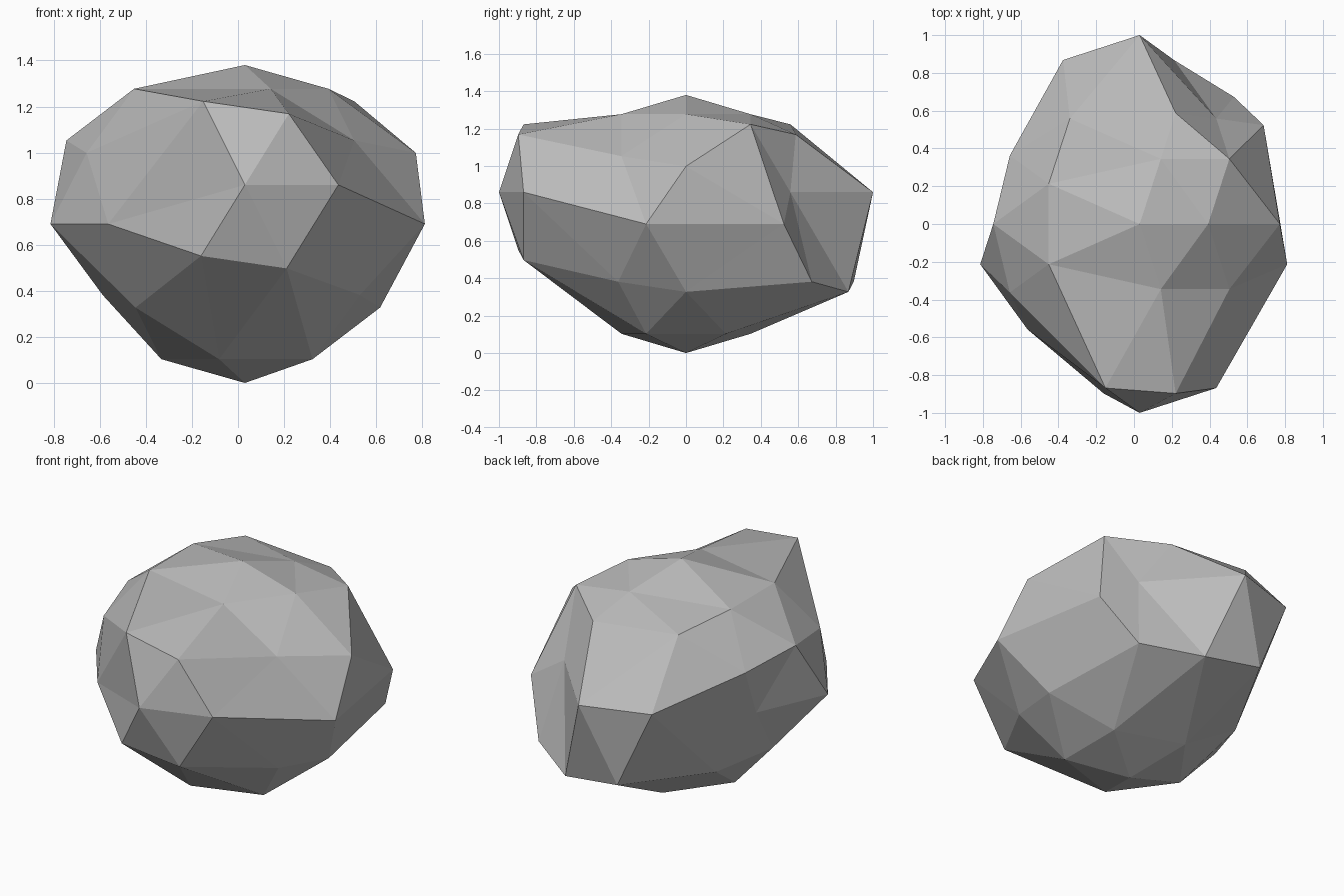
import bpy, bmesh
from mathutils import Vector

cube = bpy.data.objects.get("Cube")
if cube:
    bpy.data.objects.remove(cube)

RADIUS = 0.69
CENTRE = Vector((0.03, 0, RADIUS))

# Stone colour
stone = bpy.data.materials.new("grey_stone")
stone.use_nodes = True
grey = (0.5, 0.5, 0.5, 1)
stone.diffuse_color = grey
stone.node_tree.nodes["Principled BSDF"].inputs["Base Color"].default_value = grey


# Regions of the ball, chosen by direction from its centre
def front(n):
    return n.y < -0.8 and n.x > -0.5


def right_side(n):
    return n.x < -0.25 and n.z > -0.1 and (n.z > 0.1 or n.y < 0) and not front(n)


def left_side(n):
    return n.x > 0.88 and n.y < 0.1


def back_low(n):
    return n.y > 0.3 and -0.6 < n.z < 0.1 and n.x > -0.6 and not 0.5 < n.x < 0.6


def back_high(n):
    return n.z > -0.1 and (n.y > 0.8 or (n.x > 0.6 and n.y > 0.4))


# Each region is pulled outward as one lump
PULLS = [
    (front, Vector((0, -0.31, 0.17))),
    (right_side, Vector((-0.188, 0, 0))),
    (left_side, Vector((0.125, 0, 0))),
    (back_low, Vector((0, 0.31, 0))),
    (back_high, Vector((0, 0, 0.17))),
]

# Low-poly boulder
bm = bmesh.new()
bmesh.ops.create_icosphere(bm, subdivisions=2, radius=RADIUS)
for v in bm.verts:
    n = v.co.normalized()
    v.co += CENTRE
    for inside, offset in PULLS:
        if inside(n):
            v.co += offset
bmesh.ops.recalc_face_normals(bm, faces=bm.faces)
for f in bm.faces:
    f.smooth = False

mesh = bpy.data.meshes.new("boulder")
bm.to_mesh(mesh)
bm.free()
mesh.materials.append(stone)
boulder = bpy.data.objects.new("boulder", mesh)
bpy.context.collection.objects.link(boulder)
